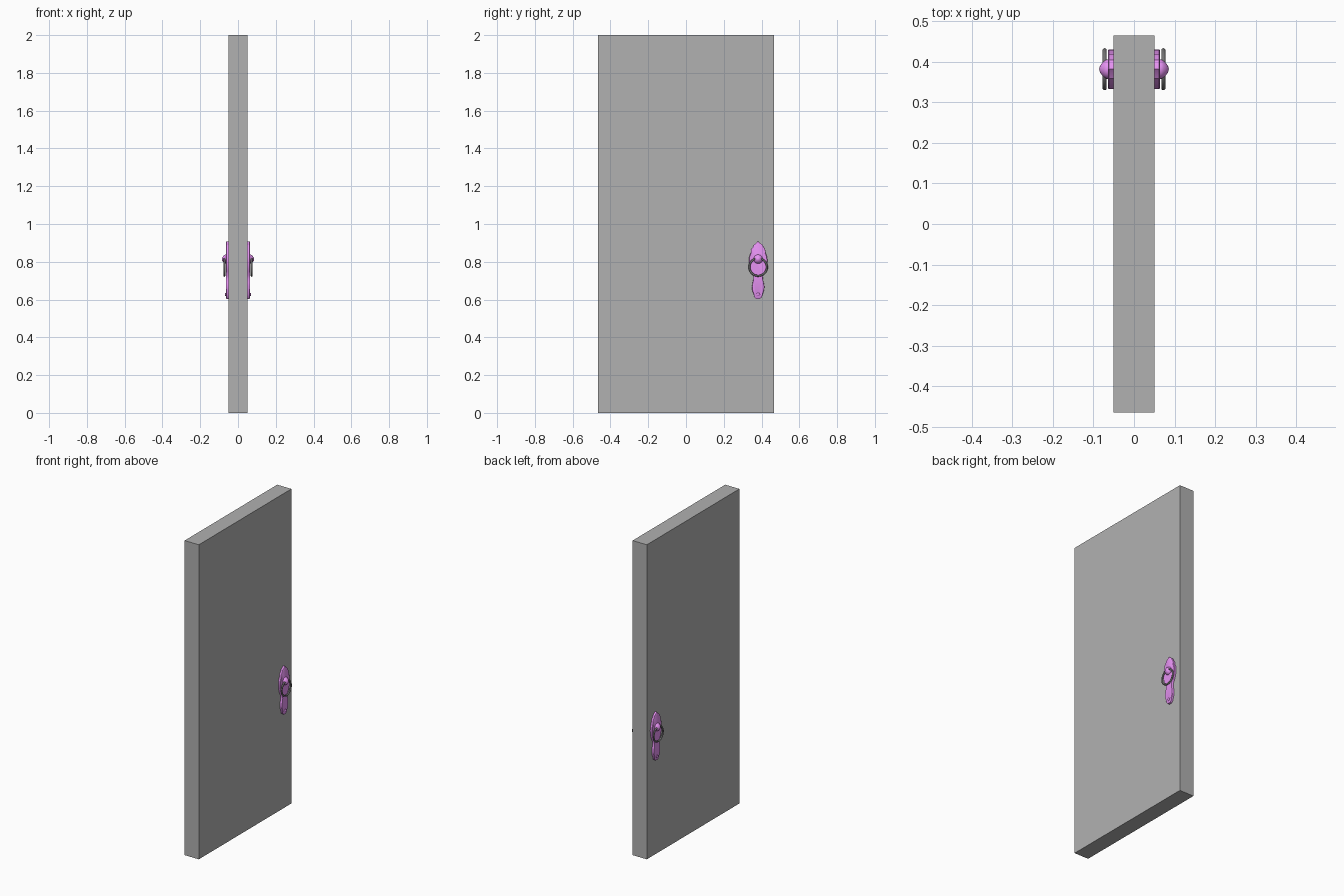
import bpy, bmesh, math
from mathutils import Matrix

if "Cube" in bpy.data.objects:
    bpy.data.objects.remove(bpy.data.objects["Cube"])

CY = 0.382  # handle centre line


def material(name, r, g, b):
    m = bpy.data.materials.new(name)
    m.diffuse_color = (r, g, b, 1)
    m.use_nodes = True
    m.node_tree.nodes["Principled BSDF"].inputs["Base Color"].default_value = m.diffuse_color
    return m


pink = material("pink_metal", 0.80, 0.29, 0.90)
iron = material("dark_iron", 0.17, 0.17, 0.17)
grey = material("door_grey", 0.44, 0.44, 0.44)


def finish(name, bm, mat, mirror=True, angle=35):
    bmesh.ops.recalc_face_normals(bm, faces=bm.faces)
    me = bpy.data.meshes.new(name)
    bm.to_mesh(me)
    bm.free()
    me.materials.append(mat)
    ob = bpy.data.objects.new(name, me)
    bpy.context.collection.objects.link(ob)
    if mirror:
        ob.modifiers.new("both_sides", 'MIRROR').use_axis = (True, False, False)
    bpy.ops.object.select_all(action='DESELECT')
    ob.select_set(True)
    bpy.context.view_layer.objects.active = ob
    if angle:
        bpy.ops.object.shade_smooth_by_angle(angle=math.radians(angle))
    return ob


def lathe(name, profile, z, mat, steps=20):
    # profile of (radius, x), spun about an axis along x
    bm = bmesh.new()
    vs = [bm.verts.new((x, CY, z + r)) for r, x in profile]
    es = [bm.edges.new(p) for p in zip(vs, vs[1:])]
    bmesh.ops.spin(bm, geom=vs + es, cent=(0, CY, z), axis=(1, 0, 0),
                   angle=2 * math.pi, steps=steps)
    bmesh.ops.remove_doubles(bm, verts=bm.verts, dist=1e-5)
    return finish(name, bm, mat)


# door slab
bm = bmesh.new()
bmesh.ops.create_cube(bm, size=1, matrix=Matrix.Translation((0, 0, 1))
                      @ Matrix.Diagonal((0.1, 0.93, 2, 1)))
finish("door_slab", bm, grey, mirror=False, angle=0)

# ornate backplate outline: half width, height
half = [(0.010, 0.604), (0.019, 0.612), (0.024, 0.628), (0.031, 0.648),
        (0.033, 0.668), (0.029, 0.690), (0.025, 0.708), (0.026, 0.726),
        (0.038, 0.750), (0.046, 0.775), (0.049, 0.805), (0.047, 0.828),
        (0.039, 0.848), (0.037, 0.866), (0.028, 0.877), (0.023, 0.890),
        (0.012, 0.897)]
outline = half + [(0, 0.908)] + [(-w, z) for w, z in reversed(half)]
bm = bmesh.new()
loops = []
for x, s in ((0.048, 1), (0.062, 1), (0.064, 0.95)):
    loops.append([bm.verts.new((x, CY + w * s, 0.76 + (z - 0.76) * (1 + s) / 2))
                  for w, z in outline])
for a, b in zip(loops, loops[1:]):
    for i in range(len(a)):
        j = (i + 1) % len(a)
        bm.faces.new((a[i], a[j], b[j], b[i]))
bm.faces.new(loops[0])
bm.faces.new(loops[-1])
finish("backplate", bm, pink)

# boss holding the ring
lathe("ring_boss", [(0.024, 0.060), (0.024, 0.067), (0.021, 0.073), (0.015, 0.079),
                    (0.008, 0.084), (0, 0.086)], 0.814, pink)

# small stud near the foot of the plate
lathe("lower_stud", [(0.009, 0.062), (0.009, 0.066), (0.005, 0.069), (0, 0.070)],
      0.627, pink, steps=12)

# pull ring
R, r = 0.0465, 0.0052
circle = [2 * math.pi * i / 12 for i in range(13)]
lathe("pull_ring", [(R + r * math.sin(t), 0.0725 + r * math.cos(t)) for t in circle],
      0.772, iron, steps=36)
